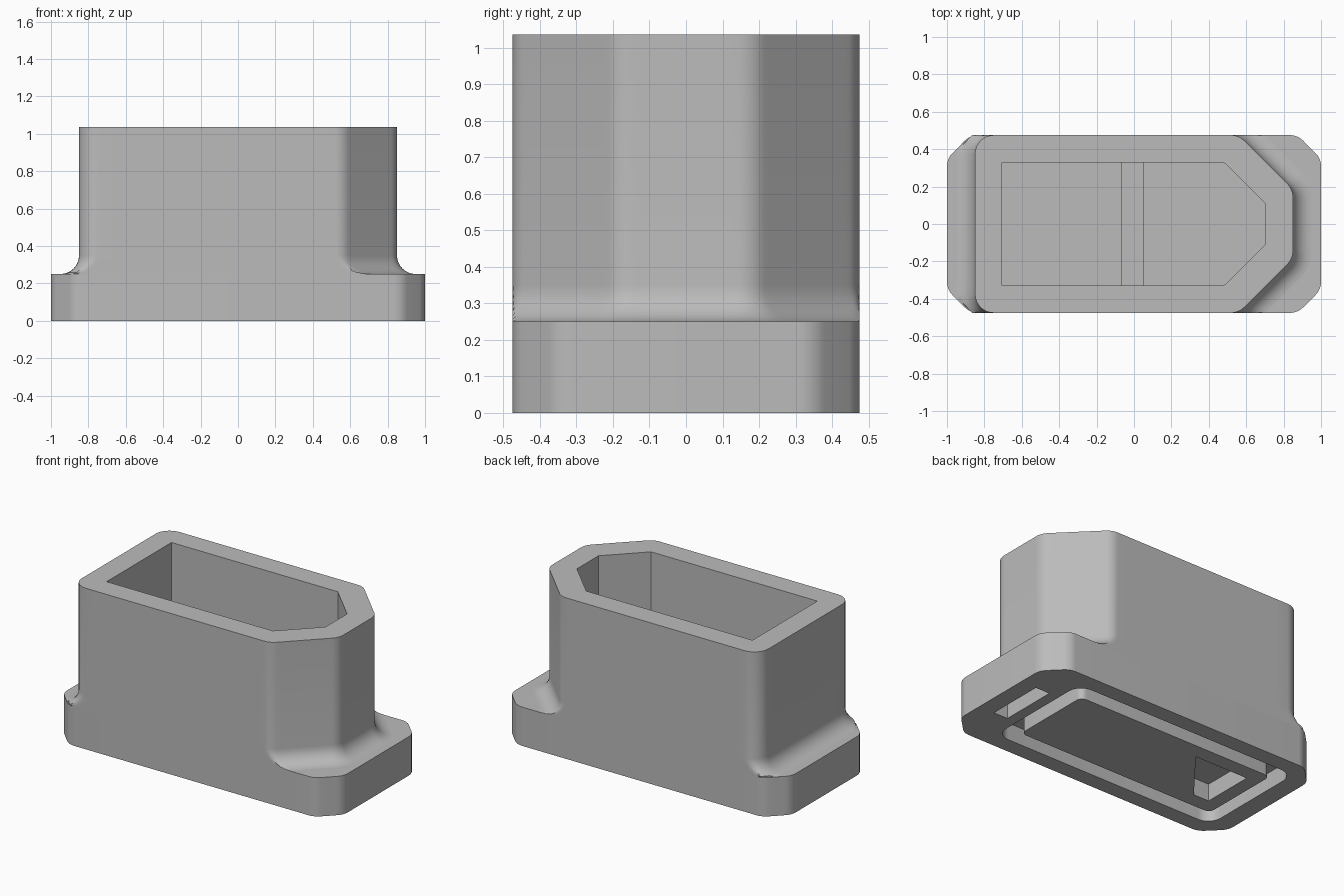
import bpy, bmesh, math
from mathutils import Vector

old = bpy.data.objects.get("Cube")
if old:
    bpy.data.objects.remove(old, do_unlink=True)

grey = bpy.data.materials.new("plain grey")
grey.use_nodes = True
grey.diffuse_color = (0.5, 0.5, 0.5, 1)
grey.node_tree.nodes["Principled BSDF"].inputs["Base Color"].default_value = (0.5, 0.5, 0.5, 1)

HALF_Y = 0.475      # half depth of the body
BASE_Z = 0.25       # flange height
TOP_Z = 1.037
FILLET = 0.1
POCKET_Z = 0.11     # depth of the recesses underneath


def rounded(points, r, grow=0.0, arc=8, straight=1):
    """Counter-clockwise outline with rounded corners, grown outwards by an amount."""
    pts = [Vector(p) for p in points]
    ring = []
    for i, p in enumerate(pts):
        a = (p - pts[i - 1]).normalized()
        b = (pts[(i + 1) % len(pts)] - p).normalized()
        turn = a.angle(b)
        n1 = Vector((a.y, -a.x))
        centre = p - (n1 + Vector((b.y, -b.x))) * r / (1 + math.cos(turn))
        start = math.atan2(n1.y, n1.x)
        for k in range(arc + 1):
            t = start + turn * k / arc
            ring.append(centre + Vector((math.cos(t), math.sin(t))) * (r + grow))
    # extra points along the straight runs
    out = []
    for i, p in enumerate(ring):
        out.append(p)
        if i % (arc + 1) == arc:
            q = ring[(i + 1) % len(ring)]
            out += [p.lerp(q, k / straight) for k in range(1, straight)]
    return out


def box_outline(x0, x1, y):
    return [(x0, -y), (x1, -y), (x1, y), (x0, y)]


def loft(name, layers):
    """Solid through a stack of (outline, z) layers."""
    bm = bmesh.new()
    rows = [[bm.verts.new((p[0], p[1], z)) for p in ring] for ring, z in layers]
    n = len(rows[0])
    for low, high in zip(rows, rows[1:]):
        for i in range(n):
            j = (i + 1) % n
            bm.faces.new((low[i], low[j], high[j], high[i]))
    bm.faces.new(rows[0][::-1])
    bm.faces.new(rows[-1])
    mesh = bpy.data.meshes.new(name)
    bm.to_mesh(mesh)
    bm.free()
    mesh.materials.append(grey)
    obj = bpy.data.objects.new(name, mesh)
    bpy.context.collection.objects.link(obj)
    return obj


def prism(name, outline, z0, z1):
    return loft(name, [(outline, z0), (outline, z1)])


def activate(obj):
    bpy.ops.object.select_all(action='DESELECT')
    obj.select_set(True)
    bpy.context.view_layer.objects.active = obj


def cut(obj, *cutters):
    activate(obj)
    for c in cutters:
        mod = obj.modifiers.new("cut", 'BOOLEAN')
        mod.operation = 'DIFFERENCE'
        mod.solver = 'EXACT'
        mod.object = c
        bpy.ops.object.modifier_apply(modifier=mod.name)


# Flange with chamfered, rounded corners
flange_plan = [(-0.875, -HALF_Y), (0.875, -HALF_Y), (1, -0.35), (1, 0.35),
               (0.875, HALF_Y), (-0.875, HALF_Y), (-1, 0.35), (-1, -0.35)]
flange = prism("base_flange", rounded(flange_plan, 0.1), 0, BASE_Z)

# Tower with a pointed end, flaring into the flange with a concave fillet
tower_plan = [(-0.85, -HALF_Y), (0.56, -HALF_Y), (0.85, -0.185),
              (0.85, 0.185), (0.56, HALF_Y), (-0.85, HALF_Y)]


def tower_ring(grow):
    ring = rounded(tower_plan, 0.1, grow, straight=16)
    for p in ring:
        limit = min(HALF_Y, 1.34 - abs(p.x))
        p.y = max(-limit, min(limit, p.y))
    return ring


layers = []
for k in range(9):
    t = math.pi / 2 * k / 8
    layers.append((tower_ring(FILLET * (1 - math.sin(t))),
                   BASE_Z + FILLET * (1 - math.cos(t))))
layers.append((tower_ring(0), TOP_Z))
tower = loft("tower", layers)

# Cavity open at the top
cavity_plan = [(-0.705, -0.33), (0.48, -0.33), (0.70, -0.11),
               (0.70, 0.11), (0.48, 0.33), (-0.705, 0.33)]
cavity = prism("cavity_cutter", cavity_plan, 0.2, TOP_Z + 0.2)

# Recesses in the underside
groove = prism("groove_cutter", rounded(box_outline(-0.88, 0.72, 0.37), 0.09), -0.1, POCKET_Z)
slot = prism("slot_cutter", box_outline(0.79, 0.89, 0.187), -0.1, POCKET_Z)
pocket_plan = [(-0.70, -0.17), (-0.59, -0.17), (-0.32, 0.17), (-0.70, 0.17)]
pocket = prism("pocket_cutter", pocket_plan, -0.1, 0.2)

cut(tower, cavity)
cut(flange, cavity, groove, slot)

# Raised panel inside the groove, with its pocket
panel = prism("underside_panel", rounded(box_outline(-0.79, 0.62, 0.268), 0.04), 0, POCKET_Z)
cut(panel, pocket)

# Low rib across the cavity floor
rib = prism("cavity_rib", box_outline(-0.07, 0.05, 0.33), 0.2, 0.3)

for c in (cavity, groove, slot, pocket):
    bpy.data.objects.remove(c, do_unlink=True)

for obj in (flange, tower, panel, rib):
    activate(obj)
    bpy.ops.object.shade_smooth_by_angle(angle=math.radians(30))
